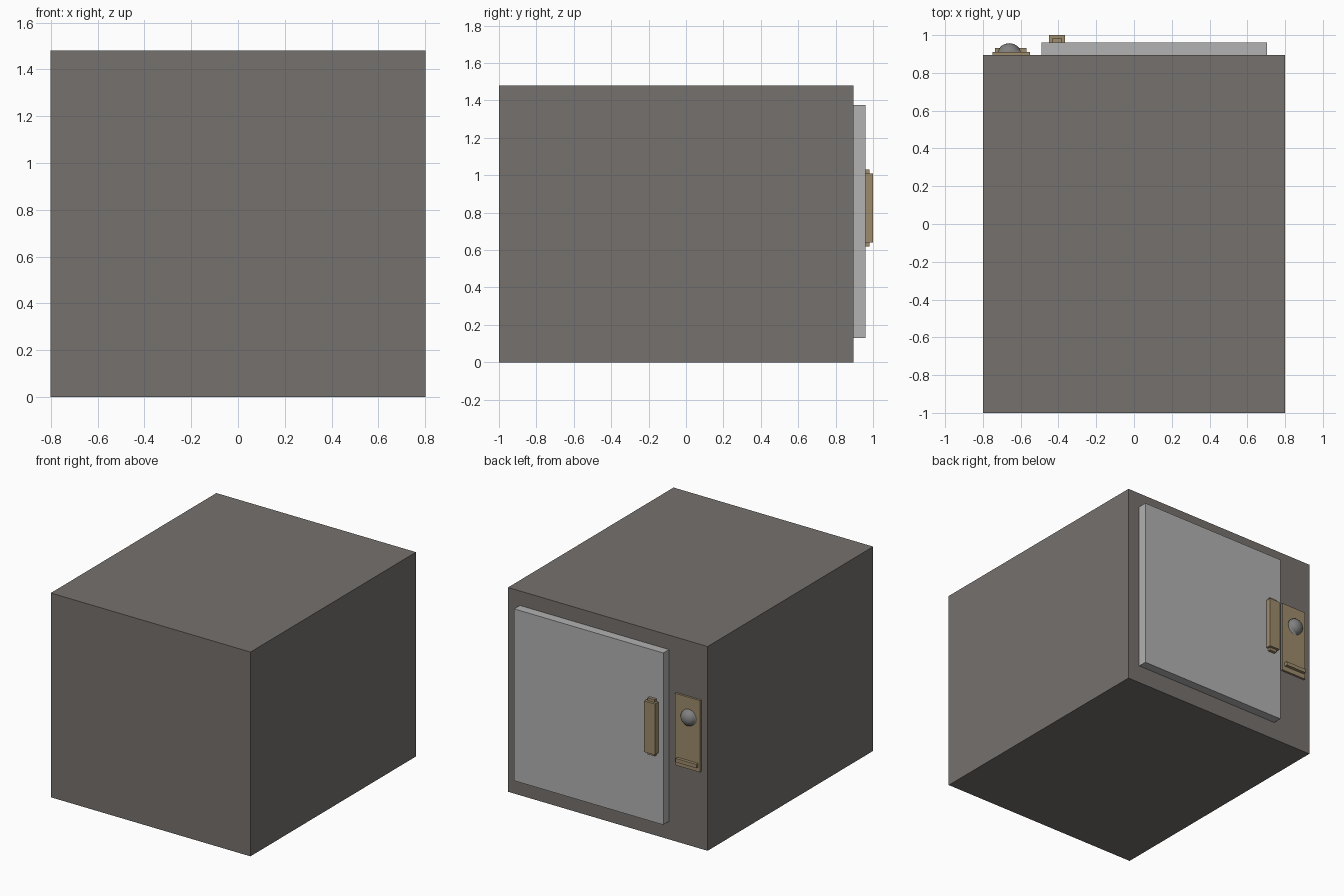
import bpy, bmesh, math
from mathutils import Matrix

if "Cube" in bpy.data.objects:
    bpy.data.objects.remove(bpy.data.objects["Cube"])


def material(name, srgb):
    lin = [((c / 255 + 0.055) / 1.055) ** 2.4 for c in srgb]
    m = bpy.data.materials.new(name)
    m.diffuse_color = (*lin, 1)
    m.use_nodes = True
    m.node_tree.nodes["Principled BSDF"].inputs["Base Color"].default_value = m.diffuse_color
    return m


steel = material("dark warm grey", (118, 113, 110))
silver = material("light grey", (178, 178, 178))
brass = material("dull brass", (158, 140, 109))
knob_grey = material("knob grey", (128, 128, 128))


def add(name, bm, mat):
    me = bpy.data.meshes.new(name)
    bm.to_mesh(me)
    bm.free()
    me.materials.append(mat)
    ob = bpy.data.objects.new(name, me)
    bpy.context.collection.objects.link(ob)
    return ob


def box(name, x, y, z, mat):
    """Box from (min, max) ranges on each axis."""
    bm = bmesh.new()
    size = [r[1] - r[0] for r in (x, y, z)]
    mid = [(r[0] + r[1]) / 2 for r in (x, y, z)]
    bmesh.ops.create_cube(bm, size=1, matrix=Matrix.Translation(mid) @ Matrix.Diagonal((*size, 1)))
    return add(name, bm, mat)


# Safe body and door on the +y side
box("body", (-0.8, 0.8), (-1, 0.895), (0, 1.48), steel)
box("door", (-0.49, 0.705), (0.895, 0.96), (0.13, 1.375), silver)

# Door handle: grip bar over a narrower, longer mount
box("handle_mount", (-0.435, -0.38), (0.96, 0.982), (0.62, 1.03), brass)
box("handle_grip", (-0.45, -0.365), (0.96, 1.0), (0.64, 1.01), brass)

# Lock plate with a small ledge
box("lock_plate", (-0.75, -0.55), (0.895, 0.91), (0.56, 1.08), brass)
box("lock_ledge", (-0.735, -0.57), (0.91, 0.932), (0.595, 0.622), brass)

# Domed knob on the lock plate
bm = bmesh.new()
bmesh.ops.create_uvsphere(bm, u_segments=16, v_segments=8, radius=1)
bmesh.ops.bisect_plane(bm, geom=bm.verts[:] + bm.edges[:] + bm.faces[:],
                       plane_co=(0, 0, 0), plane_no=(0, 0, 1), clear_inner=True)
bm.transform(Matrix.Translation((-0.66, 0.909, 0.935))
             @ Matrix.Rotation(-math.pi / 2, 4, "X")
             @ Matrix.Diagonal((0.06, 0.06, 0.048, 1)))
for f in bm.faces:
    f.smooth = True
add("knob", bm, knob_grey)
